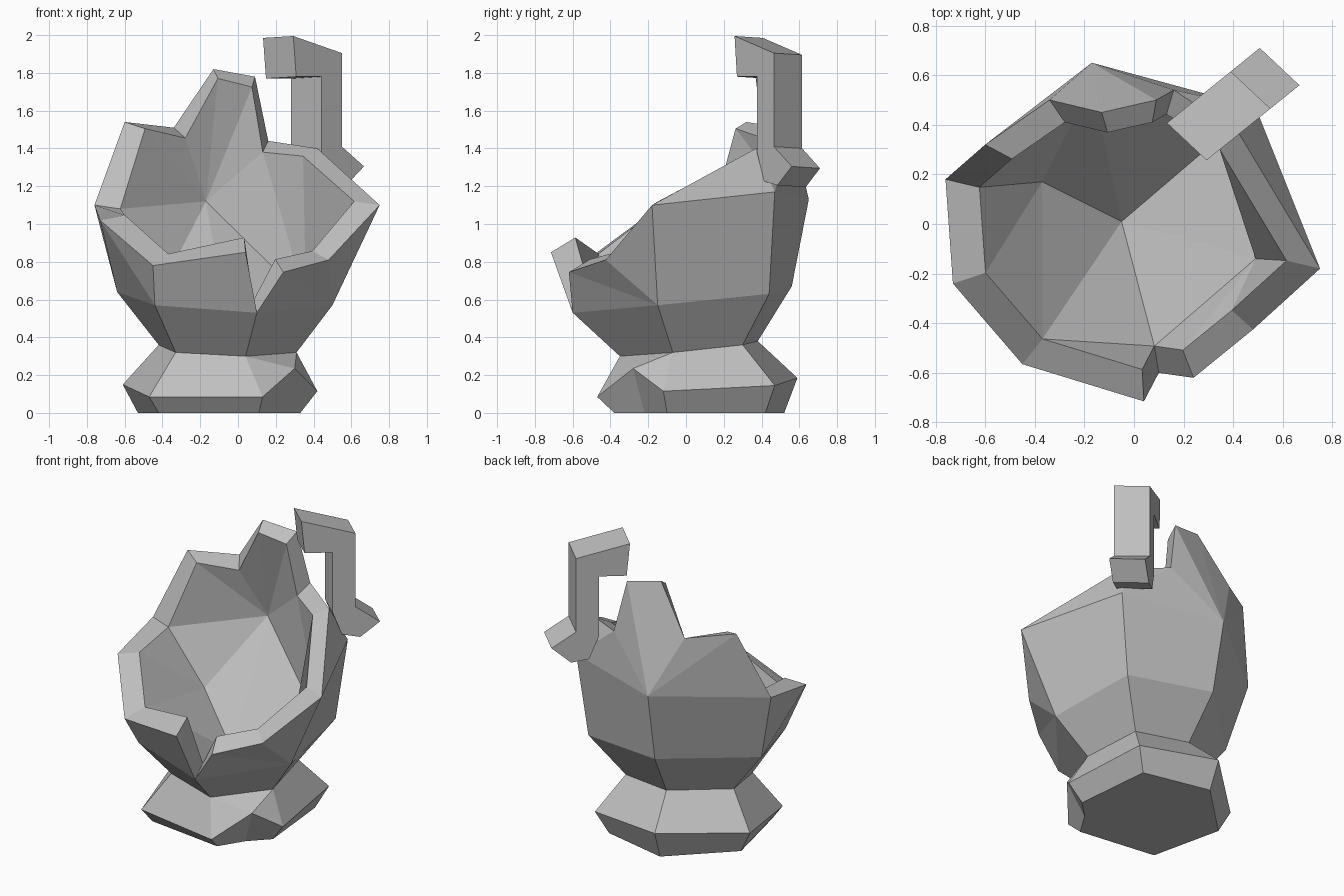
import bpy
import bmesh
from mathutils import Vector

cube = bpy.data.objects.get("Cube")
if cube:
    bpy.data.objects.remove(cube, do_unlink=True)

# One plain stone colour
stone = bpy.data.materials.new("grey_stone")
stone.use_nodes = True
stone.diffuse_color = (0.52, 0.52, 0.52, 1)
stone.node_tree.nodes["Principled BSDF"].inputs["Base Color"].default_value = stone.diffuse_color


def make_part(name, points, faces):
    """Build a closed, flat-shaded part from named points and faces listing those names."""
    bm = bmesh.new()
    verts = {key: bm.verts.new(co) for key, co in points.items()}
    for face in faces:
        bm.faces.new([verts[key] for key in face])
    bmesh.ops.recalc_face_normals(bm, faces=bm.faces)
    mesh = bpy.data.meshes.new(name)
    bm.to_mesh(mesh)
    bm.free()
    mesh.materials.append(stone)
    part = bpy.data.objects.new(name, mesh)
    bpy.context.collection.objects.link(part)
    return part


def ring(prefix, coords):
    """Name the corners of a six-sided ring, starting at the front left corner."""
    return {(prefix, i): co for i, co in enumerate(coords)}


def band(low, high, skip=()):
    """Quads joining two rings of corner names."""
    count = len(low)
    return [(low[i], low[(i + 1) % count], high[(i + 1) % count], high[i])
            for i in range(count) if i not in skip]


def names(prefix):
    return [(prefix, i) for i in range(6)]


# Shared neck ring between the foot and the bowl
neck = ring("neck", [(-.33, -.24, .32), (.04, -.35, .30), (.31, -.07, .32),
                     (.24, .30, .36), (-.12, .38, .38), (-.42, .09, .36)])

# Foot: a flared six-sided base with a chip broken out of the front edge
foot = dict(neck)
foot.update(ring("wide", [(-.47, -.36, .085), (.13, -.47, .085), (.42, -.12, .115),
                          (.35, .47, .145), (-.18, .59, .185), (-.61, .19, .15)]))
foot.update(ring("sole", [(-.42, -.31, 0), (.11, -.38, 0), (.33, -.10, 0),
                          (.28, .42, 0), (-.17, .52, 0), (-.53, .17, 0)]))
foot["chip_top"] = (.30, -.28, .235)
foot["chip_low"] = (.21, -.22, 0)
sole, wide, top = names("sole"), names("wide"), names("neck")
foot_faces = band(sole, wide, skip=[1]) + band(wide, top, skip=[1])
foot_faces += [
    (wide[1], "chip_top", top[1]), (top[1], "chip_top", top[2]),
    ("chip_top", wide[2], top[2]),
    (wide[1], sole[1], "chip_low", "chip_top"),
    ("chip_top", "chip_low", sole[2], wide[2]),
    sole[:2] + ["chip_low"] + sole[2:], top,
]
make_part("foot", foot, foot_faces)

# Bowl: jagged broken rim, counter-clockwise from the left side
rim = {
    "A": (-.76, .18, 1.10), "B": (-.73, -.24, 1.02), "C": (-.45, -.565, .78),
    "D": (.04, -.715, .85), "E": (.10, -.60, .53), "F": (.24, -.62, .745),
    "G": (.48, -.425, .81), "H": (.75, -.18, 1.10), "I": (.42, .37, 1.40),
    "K": (.16, .54, 1.44), "S": (.09, .50, 1.78), "T": (-.13, .45, 1.82),
    "L": (-.34, .50, 1.51), "M": (-.60, .32, 1.54),
}
bowl = dict(neck)
bowl.update(rim)

# The inner edge follows the rim, narrower and tipped toward the back
for key, (x, y, z) in rim.items():
    bowl[key.lower()] = (x * .82, y * .82, z - .11 * y)

# Waist corners, shoulder corners and inside corners
bowl.update({
    "U": (-.44, -.43, .57), "V": (.50, -.15, .57), "W": (.42, .44, .63),
    "X": (-.16, .56, .67), "Y": (-.64, .11, .64),
    "J": (.49, .47, 1.17), "P": (-.17, .65, 1.13),
    "v": (.49, -.14, .72), "w": (.36, .36, .60), "y": (-.37, .17, .73),
    "p": (-.17, .56, 1.12), "o": (-.05, .01, .45),
})
outside = "UEDC EVF VGF VHG VWJH HJI JKI PJK PKS PST PTL PLM PMA WXPJ XYAP YBA YUB UCB"
inside = ("yab ybc cde efv vfg vgh vhiw wik pwk pks pst ptl plm pma pay "
          "oyc oce oev ovw owp opy")
bowl_faces = [tuple(f) for f in (outside + " " + inside).split()]
edge = list(rim)
bowl_faces += band(edge, [key.lower() for key in edge])
bowl_faces += band(top, list("UEVWXY")) + [top]
make_part("broken_bowl", bowl, bowl_faces)

# Handle: a hooked outline in an upright plane, given a square thickness
outline = [(-.33, 1.99), (0, 1.90), (0, 1.405), (.15, 1.30), (.03, 1.20),
           (-.08, 1.22), (-.14, 1.37), (-.14, 1.775), (-.31, 1.775)]
origin = Vector((.47, .54, 0))
along = Vector((.78, .63, 0))
half = Vector((.08, -.075, 0))
handle = {}
for side, sign in (("near", 1), ("far", -1)):
    for i, (s, z) in enumerate(outline):
        handle[side, i] = origin + along * s + half * sign + Vector((0, 0, z + sign * .005))
near = [("near", i) for i in range(len(outline))]
far = [("far", i) for i in range(len(outline))]
make_part("handle", handle, band(near, far) + [near, far])
